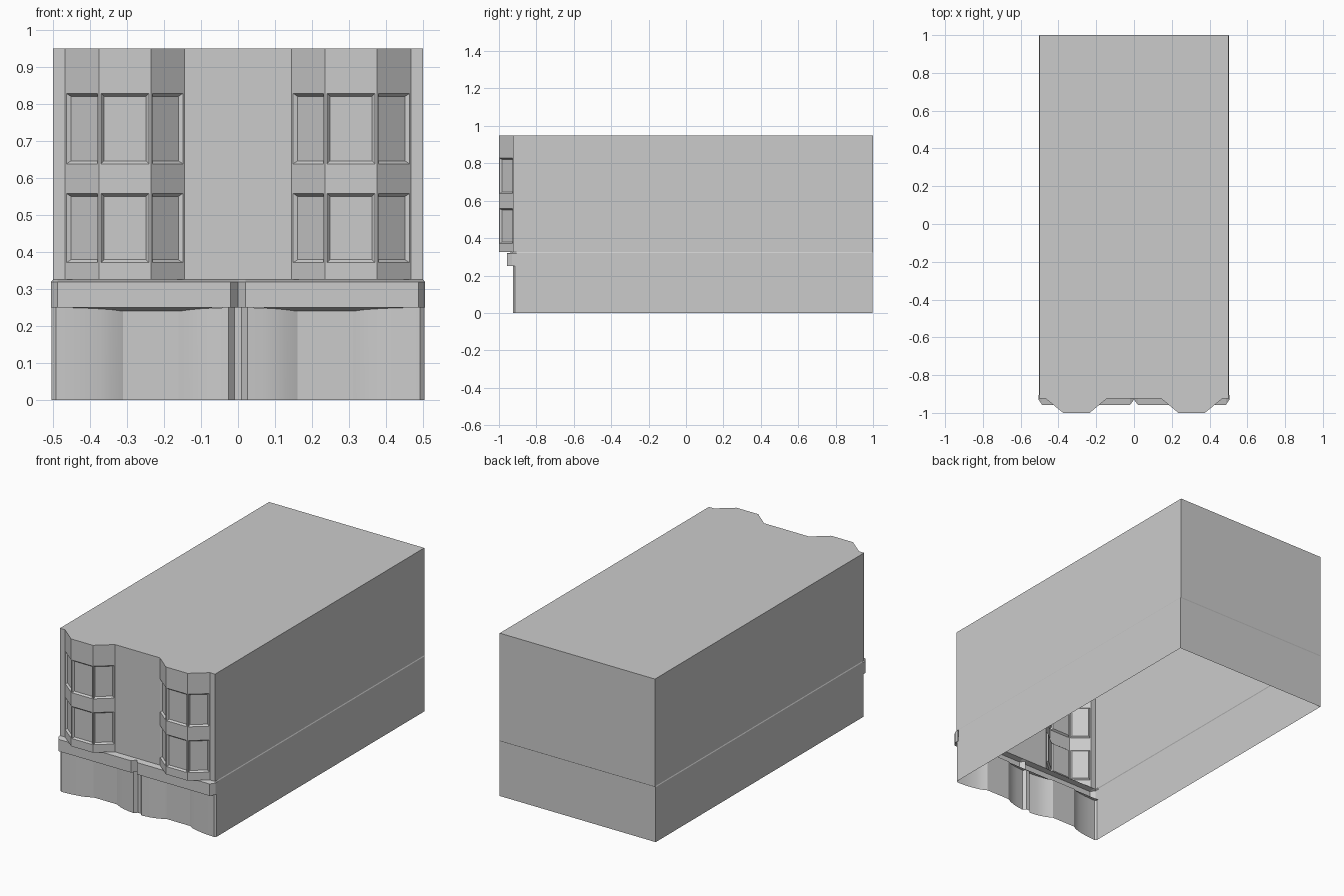
import bpy, bmesh

if "Cube" in bpy.data.objects:
    bpy.data.objects.remove(bpy.data.objects["Cube"])

WALL, BAY, BACK = -0.925, -1.0, 1.0      # y of front wall, bay front, back wall
FLOOR, ROOF = 0.325, 0.95                # upper storey heights


def quad_strip(bm, lower, upper):
    """Skin two equally long rows of points, ordered counter-clockwise in plan."""
    a = [bm.verts.new(p) for p in lower]
    b = [bm.verts.new(p) for p in upper]
    return [bm.faces.new((a[i], a[i + 1], b[i + 1], b[i])) for i in range(len(a) - 1)]


def at(plan, z):
    return [(x, y, z) for x, y in plan]


def finish(bm, name, smooth=False):
    """Turn a right-hand half into a mirrored object."""
    bmesh.ops.remove_doubles(bm, verts=bm.verts, dist=0.0002)
    mesh = bpy.data.meshes.new(name)
    bm.to_mesh(mesh)
    bm.free()
    ob = bpy.data.objects.new(name, mesh)
    bpy.context.collection.objects.link(ob)
    mod = ob.modifiers.new("mirror", 'MIRROR')
    mod.use_axis[0] = True
    mod.merge_threshold = 0.0002
    if smooth:
        bpy.ops.object.select_all(action='DESELECT')
        ob.select_set(True)
        bpy.context.view_layer.objects.active = ob
        bpy.ops.object.shade_smooth_by_angle(angle=0.45)
    return ob


# Upper storey: wall with a three-sided bay, windows sunk into every bay facet
corners = [(0.145, WALL), (0.235, BAY), (0.375, BAY), (0.467, WALL)]
plan, window_cols = [(0, WALL)], []
for (x0, y0), (x1, y1) in zip(corners, corners[1:]):
    plan.append((x0, y0))
    for t in (0.04, 0.96):
        plan.append((x0 + (x1 - x0) * t, y0 + (y1 - y0) * t))
    window_cols.append(len(plan) - 2)
plan += [corners[-1], (0.5, WALL), (0.5, BACK), (0, BACK)]

rows = [FLOOR, 0.371, 0.558, 0.638, 0.828, ROOF]
bm = bmesh.new()
windows = []
for r in range(len(rows) - 1):
    faces = quad_strip(bm, at(plan, rows[r]), at(plan, rows[r + 1]))
    if r in (1, 3):
        windows += [faces[c] for c in window_cols]
bm.faces.new([bm.verts.new(p) for p in at(plan, ROOF)])                 # flat roof
bm.faces.new([bm.verts.new(p) for p in reversed(at(corners, FLOOR))])   # bay underside
bmesh.ops.remove_doubles(bm, verts=bm.verts, dist=0.0002)
bmesh.ops.inset_individual(bm, faces=windows, thickness=0.008, depth=-0.01,
                           use_even_offset=True)
finish(bm, "upper_storey")

# Cornice band with chamfered ends and a sloping top
outer = [(0, -0.93), (0.02, -0.957), (0.487, -0.957), (0.505, -0.93), (0.505, -0.905)]
inner = [(0, -0.905), (0.02, -0.905), (0.487, -0.905), (0.5, -0.905), (0.5, -0.905)]
ledge = [(0, WALL), (0.02, WALL), (0.487, WALL), (0.5, WALL), (0.5, -0.905)]
bm = bmesh.new()
quad_strip(bm, at(outer, 0.25), at(outer, 0.319))
quad_strip(bm, at(outer, 0.319), at(ledge, FLOOR))
quad_strip(bm, at(inner[:4], 0.25), at(outer[:4], 0.25))
finish(bm, "cornice")

# Ground floor front: shallow curved recess per shop, end chamfers, sloping soffit
SHOP_TOP, DEEP = 0.25, 0.04
recess = [(0.025, 0), (0.07, 0.006), (0.10, 0.013), (0.13, 0.024), (0.16, DEEP),
          (0.20, DEEP), (0.26, DEEP), (0.31, DEEP), (0.34, 0.024), (0.37, 0.015),
          (0.41, 0.007), (0.45, 0.002), (0.492, 0)]
front = [(x, WALL + d) for x, d in recess]
tops = [(x, WALL + d, SHOP_TOP - 0.01 * d / DEEP) for x, d in recess]
lips = [(x, WALL, SHOP_TOP) for x, d in recess]
bm = bmesh.new()
quad_strip(bm, at(front, 0), tops)
quad_strip(bm, tops[1:-1], lips[1:-1])
left_end = [(0, -0.908), (0.01, -0.908), (0.025, WALL)]
right_end = [(0.492, WALL), (0.503, -0.915), (0.503, -0.905)]
for end in (left_end, right_end):
    quad_strip(bm, at(end, 0), at(end, SHOP_TOP))
finish(bm, "shop_front", smooth=True)

# Ground floor side and back walls, open underneath
lower = [(0.503, -0.905), (0.503, 0.997), (0, 0.997)]
upper = [(0.5, -0.905), (0.5, BACK), (0, BACK)]
bm = bmesh.new()
quad_strip(bm, at(lower, 0), at(lower, 0.32))
quad_strip(bm, at(lower, 0.32), at(upper, FLOOR))
finish(bm, "ground_floor_walls")
